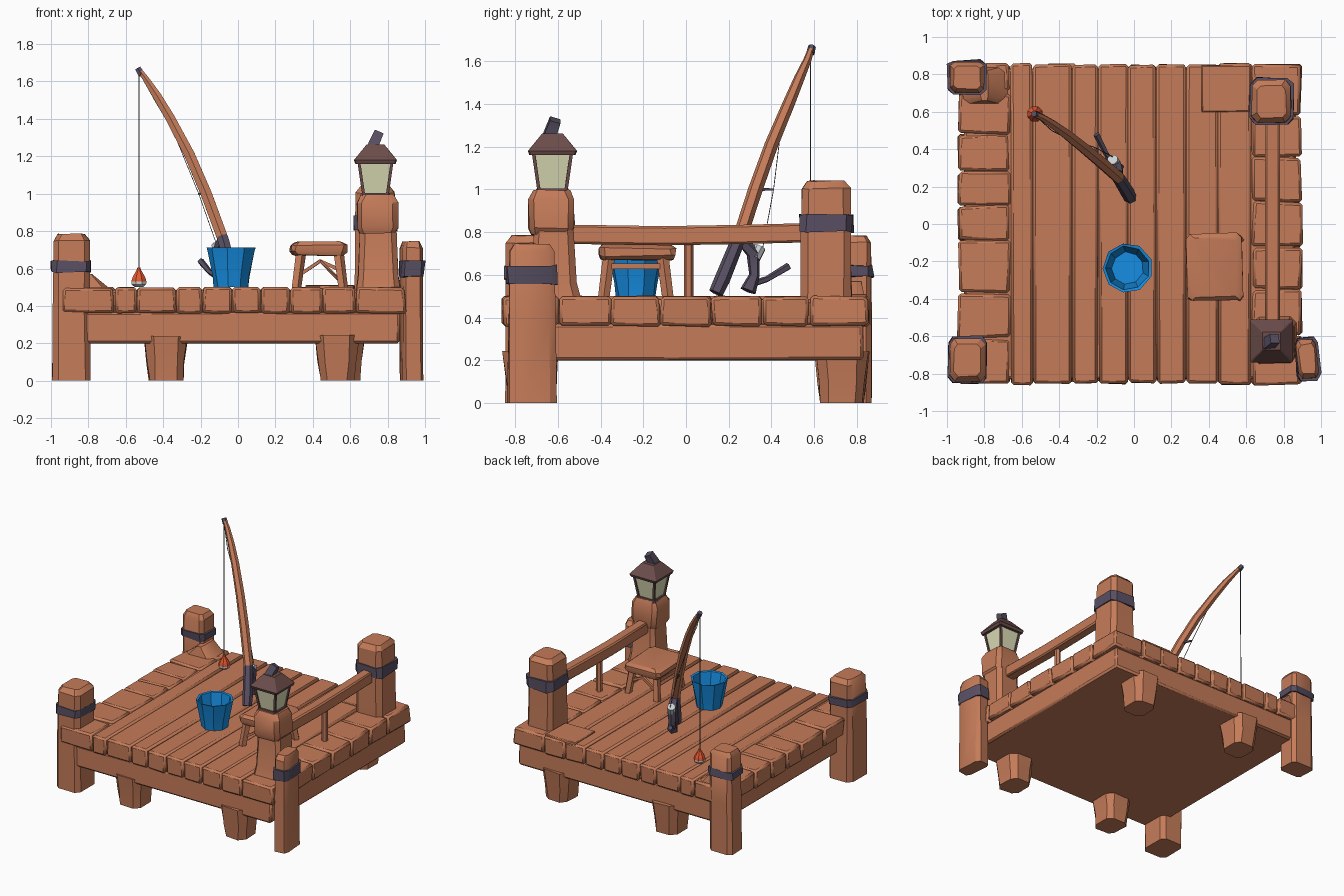
import bpy, bmesh, math, random
from mathutils import Vector

if "Cube" in bpy.data.objects:
    bpy.data.objects.remove(bpy.data.objects["Cube"])

random.seed(4)


def material(name, rgb):
    m = bpy.data.materials.new(name)
    m.diffuse_color = (*rgb, 1)
    m.use_nodes = True
    m.node_tree.nodes["Principled BSDF"].inputs["Base Color"].default_value = m.diffuse_color
    return m


WOOD = material("warm wood", (0.56, 0.2, 0.1))
METAL = material("dark metal", (0.10, 0.08, 0.125))
ROOF = material("lantern brown", (0.15, 0.075, 0.07))
BLUE = material("bucket blue", (0.008, 0.27, 0.76))
GLASS = material("lantern glass", (0.72, 0.72, 0.47))
RED = material("float red", (0.82, 0.1, 0.03))
GREY = material("pale grey", (0.6, 0.64, 0.66))
LINE = material("line grey", (0.12, 0.12, 0.12))


def finish(name, bm, mats, bevel=0):
    bmesh.ops.recalc_face_normals(bm, faces=bm.faces)
    me = bpy.data.meshes.new(name)
    bm.to_mesh(me)
    bm.free()
    ob = bpy.data.objects.new(name, me)
    bpy.context.collection.objects.link(ob)
    for m in mats if isinstance(mats, list) else [mats]:
        me.materials.append(m)
    if bevel:
        mod = ob.modifiers.new("bevel", "BEVEL")
        mod.width = bevel
        mod.segments = 1
    return ob


def skin(name, loops, mats, caps=True, bevel=0, rule=None):
    """Join equal-length loops of points into a closed skin."""
    bm = bmesh.new()
    vs = [[bm.verts.new(p) for p in l] for l in loops]
    n = len(vs[0])
    for i, (a, b) in enumerate(zip(vs, vs[1:])):
        for k in range(n):
            f = bm.faces.new((a[k], a[(k + 1) % n], b[(k + 1) % n], b[k]))
            if rule:
                f.material_index = rule[i]
    if caps:
        bm.faces.new(vs[0]).material_index = rule[0] if rule else 0
        bm.faces.new(vs[-1]).material_index = rule[-1] if rule else 0
    return finish(name, bm, mats, bevel)


def block(name, c, rings, mat, chamfer=0.3, rot=0.0, jit=0.0):
    """Upright chamfered-square post; rings are (z, half x, half y)."""
    q = 1 - chamfer
    prof = [(1, -q), (1, q), (q, 1), (-q, 1), (-1, q), (-1, -q), (-q, -1), (q, -1)]
    cs, sn = math.cos(rot), math.sin(rot)
    loops = []
    for z, hx, hy in rings:
        l = []
        for a, b in prof:
            x, y = a * hx, b * hy
            l.append((c[0] + x * cs - y * sn + random.uniform(-jit, jit),
                      c[1] + x * sn + y * cs + random.uniform(-jit, jit),
                      z + random.uniform(-jit, jit) * (z > 0.02)))
        loops.append(l)
    return skin(name, loops, mat)


def plank(name, x0, x1, y0, y1, z0, z1, mat=WOOD, jit=0.008, bevel=0.014):
    loops = []
    for z in (z0, z1):
        loops.append([(x + random.uniform(-jit, jit), y + random.uniform(-jit, jit),
                       z + random.uniform(-jit, jit) * 0.6)
                      for x, y in ((x0, y0), (x1, y0), (x1, y1), (x0, y1))])
    return skin(name, loops, mat, bevel=bevel)


def tube(name, pts, radii, mats, sides=6, rule=None):
    pts = [Vector(p) for p in pts]
    loops = []
    for i, p in enumerate(pts):
        d = (pts[min(i + 1, len(pts) - 1)] - pts[max(i - 1, 0)]).normalized()
        ref = Vector((0, 1, 0)) if abs(d.z) > 0.7 else Vector((0, 0, 1))
        u = d.cross(ref).normalized()
        v = d.cross(u)
        loops.append([p + radii[i] * (u * math.cos(t) + v * math.sin(t))
                      for t in (math.tau * (k + 0.5) / sides for k in range(sides))])
    return skin(name, loops, mats, rule=rule)


def turned(name, c, rings, mats, sides, caps=True, rule=None, jit=0.0):
    """Round part from (radius, z) rings."""
    loops = [[(c[0] + r * math.cos(math.tau * (k + .5) / sides) + random.uniform(-jit, jit),
               c[1] + r * math.sin(math.tau * (k + .5) / sides) + random.uniform(-jit, jit), z)
              for k in range(sides)] for r, z in rings]
    return skin(name, loops, mats, caps, rule=rule)


# deck: under-frame, core and planks
plank("under_frame", -0.87, 0.865, -0.83, 0.83, 0.2, 0.37, jit=0.003)
plank("deck_core", -0.91, 0.86, -0.83, 0.83, 0.36, 0.485, jit=0)
xs = [-0.66, -0.54, -0.33, -0.19, -0.03, 0.12, 0.28, 0.45, 0.63]
for a, b in zip(xs, xs[1:]):
    e = random.uniform(0, 0.012)
    plank("long_plank", a + .002, b - .002, -0.86 + e, 0.86 - e, 0.36, 0.5, jit=0.004)
ys = [-0.86, -0.61, -0.37, -0.09, 0.1, 0.28, 0.48, 0.7, 0.86]
for a, b in zip(ys, ys[1:]):
    plank("left_cross_plank", -0.94, -0.664, a + .003, b - .003, 0.36, 0.498)
ys = [-0.86, -0.6, -0.35, -0.12, 0.12, 0.36, 0.58, 0.86]
for a, b in zip(ys, ys[1:]):
    plank("right_cross_plank", 0.634, 0.895, a + .003, b - .003, 0.36, 0.5)
plank("patch_plank", 0.36, 0.62, 0.6, 0.85, 0.49, 0.51, jit=0.004, bevel=0.005)

# short legs beneath the deck
for x, y in ((-0.385, -0.72), (-0.385, 0.73), (0.53, -0.73), (0.56, 0.73)):
    block("under_leg", (x, y), [(0, 0.09, 0.1), (0.1, 0.1, 0.11), (0.24, 0.115, 0.125)],
          WOOD, 0.4, jit=0.006)


# corner posts with metal bands
def post(name, c, hx, hy, z0, z1, band, rot=0.0):
    block(name, c, [(z0, hx, hy), ((z0 + z1) / 2, hx * .97, hy * .97),
                    (z1 - 0.035, hx * .95, hy * .95), (z1, hx * .72, hy * .72)],
          WOOD, 0.28, rot, 0.004)
    block(name + "_band", c, [(band[0], hx + .006, hy + .006), (band[1], hx + .006, hy + .006)],
          METAL, 0.28, rot, 0.006)


post("front_left_post", (-0.89, -0.727), 0.1, 0.12, 0, 0.785, (0.58, 0.64))
post("back_left_post", (-0.893, 0.785), 0.098, 0.085, 0, 0.785, (0.59, 0.645))
post("front_right_post", (0.927, -0.722), 0.056, 0.11, 0, 0.745, (0.555, 0.645), 0.1)
post("back_right_post", (0.735, 0.655), 0.11, 0.12, 0.48, 1.04, (0.8, 0.88))
block("back_left_wedge", (-0.8, 0.74), [(0.48, 0.13, 0.1), (0.57, 0.02, 0.08)], WOOD)

# lantern post and its head block
block("lantern_post", (0.75, -0.62), [(0.48, 0.12, 0.13), (0.56, 0.108, 0.105),
                                      (0.82, 0.095, 0.09)], WOOD, 0.28, 0, 0.004)
block("lantern_post_head", (0.745, -0.63), [(0.79, 0.095, 0.095), (0.82, 0.11, 0.108),
                                            (0.95, 0.108, 0.106), (0.995, 0.085, 0.085)],
      WOOD, 0.25, 0, 0.005)

# lantern
LC = (0.735, -0.625)
block("lantern_base", LC, [(0.985, 0.08, 0.08), (1.005, 0.075, 0.075)], ROOF, 0.1)
block("lantern_glass", LC, [(1.0, 0.062, 0.062), (1.18, 0.09, 0.09)], GLASS, 0.08)
for sx in (-1, 1):
    for sy in (-1, 1):
        tube("lantern_bar", [(LC[0] + sx * .064, LC[1] + sy * .064, 1.0),
                             (LC[0] + sx * .09, LC[1] + sy * .09, 1.18)],
             [0.011, 0.011], ROOF, 4)
block("lantern_roof", LC, [(1.16, 0.108, 0.108), (1.18, 0.115, 0.115), (1.262, 0.048, 0.048)],
      ROOF, 0.06)
tube("lantern_chimney", [(0.72, -0.64, 1.24), (0.728, -0.632, 1.27), (0.752, -0.612, 1.325)],
     [0.046, 0.04, 0.036], METAL, 4)

# railing
skin("rail", [[(x, y, z + dz) for x, z in ((0.7, 0.74), (0.78, 0.74), (0.78, 0.83), (0.7, 0.83))]
              for y, dz in ((-0.56, 0.005), (-0.1, -0.002), (0.25, 0.004), (0.57, 0.012))],
     WOOD, bevel=0.01)
tube("rail_spindle", [(0.74, 0.012, 0.49), (0.74, 0.012, 0.75)], [0.022, 0.022], WOOD, 6)

# stool
block("stool_seat", (0.43, -0.23), [(0.672, 0.135, 0.165), (0.69, 0.15, 0.18),
                                    (0.725, 0.15, 0.178), (0.742, 0.125, 0.155)],
      WOOD, 0.15, 0.03, 0.005)
for sx in (-1, 1):
    for sy in (-1, 1):
        tube("stool_leg", [(0.435 + sx * .125, -0.235 + sy * .15, 0.495),
                           (0.435 + sx * .1, -0.235 + sy * .125, 0.69)],
             [0.028, 0.03], WOOD, 5)
    tube("stool_side_brace", [(0.435 + sx * .11, -0.37, 0.64), (0.435 + sx * .11, -0.1, 0.64)],
         [0.018] * 2, WOOD, 4)
    tube("stool_cross_brace", [(0.32, -0.235 + sx * .135, 0.56), (0.44, -0.235 + sx * .135, 0.64),
                               (0.55, -0.235 + sx * .135, 0.56 + 0.03 * sx)],
         [0.014] * 3, WOOD, 4)

# bucket, hollow
turned("bucket", (-0.035, -0.235), [(0.094, 0.5), (0.102, 0.56), (0.13, 0.7), (0.134, 0.712),
                                    (0.118, 0.708), (0.085, 0.53)], BLUE, 9, jit=0.004)

# fishing rod: dark grip, wooden shaft
path = [(-.02, .14, .515), (-.035, .17, .58), (-.075, .235, .74), (-.085, .25, .77), (-.17, .325, 1.0),
        (-.26, .4, 1.21), (-.36, .48, 1.4), (-.43, .53, 1.52), (-.49, .57, 1.61), (-.53, .588, 1.665)]
tube("rod", path, [.034, .037, .034, .034, .034, .032, .029, .025, .019, .014], [WOOD, METAL], 6,
     rule=[1, 1, 1, 0, 0, 0, 0, 0, 0])
tube("rod_tip_ring", [(-.515, .582, 1.635), (-.535, .59, 1.67)], [.02, .018], METAL, 6)

# reel and crank
tube("reel_stem", [(-.085, .27, .75), (-.1, .315, .7), (-.105, .32, .6), (-.09, .29, .525)],
     [.028, .034, .026, .04], METAL, 5)
tube("reel_spool", [(-.1, .32, .68), (-.115, .345, .73)], [.03, .03], GREY, 8)
tube("reel_crank", [(-.1, .29, .55), (-.15, .38, .58), (-.2, .48, .64)], [.016, .015, .018], METAL, 5)

# line guides, line and float
guides = [(-.115, .36, .73), (-.21, .41, 1.0), (-.345, .45, 1.33), (-.44, .5, 1.49), (-.53, .582, 1.65)]
tube("rod_line", guides, [0.0025] * 5, LINE, 4)
for g, p in ((guides[1], path[4]), (guides[2], (-.32, .45, 1.33))):
    tube("line_guide", [p, g], [0.012, 0.006], METAL, 4)
tube("hanging_line", [(-.53, .582, 1.65), (-.53, .585, 0.59)], [0.0035] * 2, LINE, 4)
turned("float", (-0.53, 0.588), [(0.025, 0.502), (0.042, 0.515), (0.044, 0.53), (0.036, 0.555),
                                 (0.014, 0.59), (0.008, 0.605)], [RED, GREY], 8,
       rule=[1, 1, 0, 0, 0])

# smooth shading with sharp corners kept
for ob in bpy.data.objects:
    ob.select_set(True)
    bpy.context.view_layer.objects.active = ob
bpy.ops.object.shade_smooth_by_angle(angle=math.radians(32))
